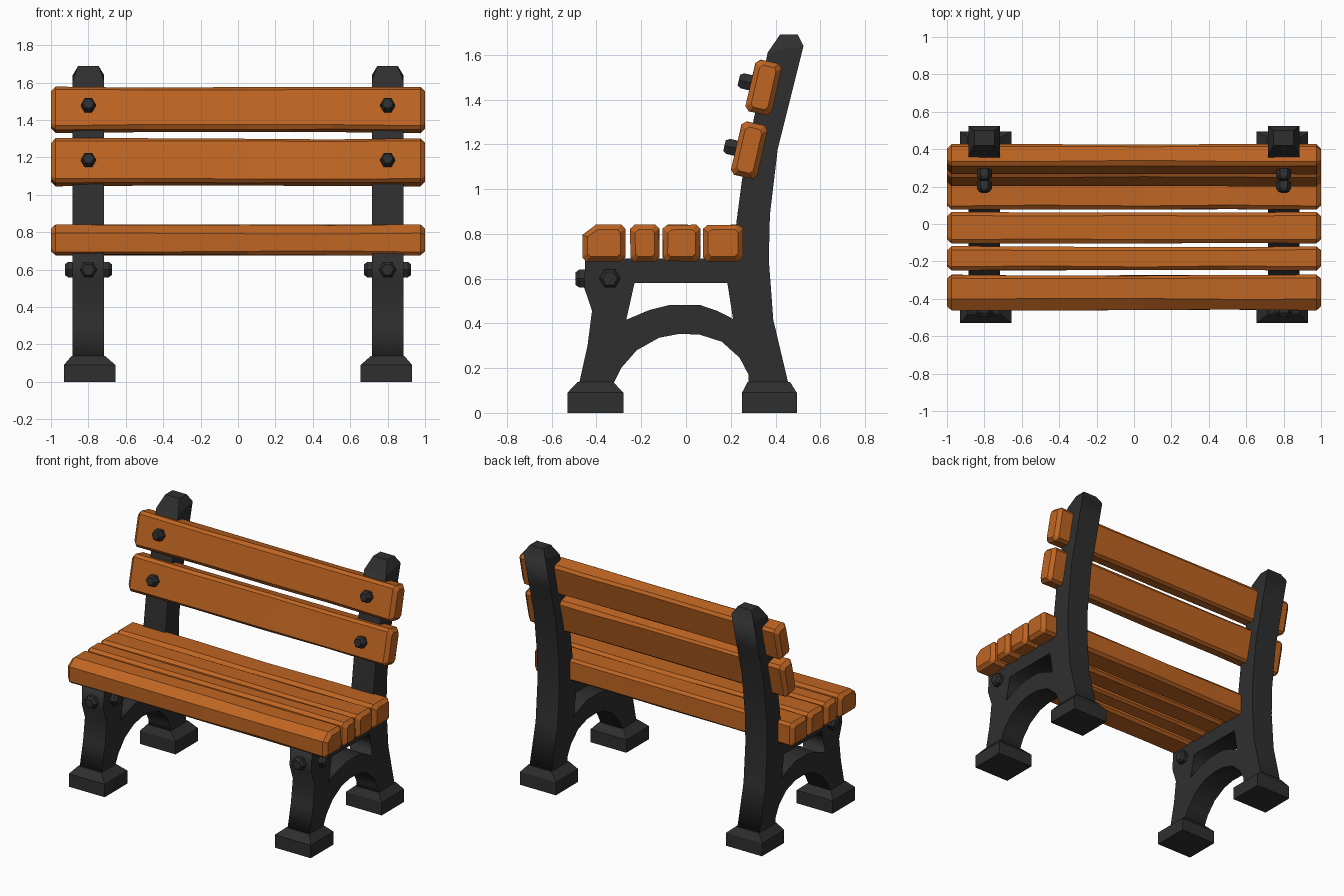
import bpy, bmesh, math, random
from mathutils import Matrix, Vector

if "Cube" in bpy.data.objects:
    bpy.data.objects.remove(bpy.data.objects["Cube"])

random.seed(4)


def material(name, rgb):
    m = bpy.data.materials.new(name)
    m.diffuse_color = (*rgb, 1)
    m.use_nodes = True
    m.node_tree.nodes["Principled BSDF"].inputs["Base Color"].default_value = m.diffuse_color
    return m


WOOD = material("orange wood", (0.52, 0.13, 0.016))
IRON = material("dark iron", (0.028, 0.028, 0.029))


def add_object(name, mesh, mat):
    mesh.materials.clear()
    mesh.materials.append(mat)
    ob = bpy.data.objects.new(name, mesh)
    bpy.context.collection.objects.link(ob)
    return ob


def loft(name, rings, mat):
    """Skin a list of equal-length rings and cap both ends."""
    bm = bmesh.new()
    loops = [[bm.verts.new(p) for p in ring] for ring in rings]
    n = len(loops[0])
    for a, b in zip(loops, loops[1:]):
        for i in range(n):
            j = (i + 1) % n
            bm.faces.new((a[i], a[j], b[j], b[i]))
    bm.faces.new(loops[0][::-1])
    bm.faces.new(loops[-1])
    bmesh.ops.recalc_face_normals(bm, faces=bm.faces)
    mesh = bpy.data.meshes.new(name)
    bm.to_mesh(mesh)
    bm.free()
    return add_object(name, mesh, mat)


def rect(x0, x1, y0, y1, z0, z1=None):
    """Rectangle ring; z0 is the front height and z1 the back height."""
    z1 = z0 if z1 is None else z1
    return [(x0, y0, z0), (x1, y0, z0), (x1, y1, z1), (x0, y1, z1)]


# Cast iron side profile (y, z) and its window
OUTER = [(-0.48, 0.12), (-0.44, 0.3), (-0.42, 0.456), (-0.455, 0.56), (-0.45, 0.69),
         (0.21, 0.69), (0.225, 0.85), (0.25, 1.04), (0.30, 1.3), (0.365, 1.61),
         (0.525, 1.64), (0.465, 1.4), (0.41, 1.18), (0.375, 0.886), (0.37, 0.685),
         (0.39, 0.416), (0.46, 0.12),
         (0.28, 0.12), (0.28, 0.17), (0.24, 0.246), (0.16, 0.318), (0.06, 0.35),
         (-0.03, 0.353), (-0.12, 0.336), (-0.22, 0.28), (-0.29, 0.2), (-0.33, 0.12)]
WINDOW = [(-0.23, 0.58), (-0.267, 0.416), (-0.163, 0.46), (-0.07, 0.483),
          (0.06, 0.483), (0.14, 0.456), (0.21, 0.42), (0.185, 0.58)]
FRAME_X, FRAME_HALF = 0.80, 0.084


def frame(name, x):
    curve = bpy.data.curves.new(name, 'CURVE')
    curve.dimensions, curve.fill_mode, curve.extrude = '2D', 'BOTH', FRAME_HALF
    for pts in (OUTER, WINDOW):
        s = curve.splines.new('POLY')
        s.points.add(len(pts) - 1)
        for p, (y, z) in zip(s.points, pts):
            p.co = (y, z, 0, 1)
        s.use_cyclic_u = True
    tmp = bpy.data.objects.new(name + "_curve", curve)
    bpy.context.collection.objects.link(tmp)
    bpy.context.view_layer.update()
    dg = bpy.context.evaluated_depsgraph_get()
    mesh = bpy.data.meshes.new_from_object(tmp.evaluated_get(dg))
    bpy.data.objects.remove(tmp)
    # Curve plane to the side plane: (u, v, w) -> (y, z, x)
    mesh.transform(Matrix(((0, 0, 1, x), (1, 0, 0, 0), (0, 1, 0, 0), (0, 0, 0, 1))))
    bm = bmesh.new()
    bm.from_mesh(mesh)
    bmesh.ops.remove_doubles(bm, verts=bm.verts, dist=0.0005)
    bmesh.ops.recalc_face_normals(bm, faces=bm.faces)
    bm.to_mesh(mesh)
    bm.free()
    add_object(name, mesh, IRON)


def bolt(name, pos, normal, r):
    """Chamfered hexagonal bolt head pointing along normal."""
    q = Vector(normal).to_track_quat('Z', 'Y')
    rings = []
    for rad, h in ((r, -0.02), (r, 0.025), (r * 0.7, 0.042)):
        rings.append([Vector(pos) + q @ Vector((rad * math.cos(i * math.pi / 3),
                      rad * math.sin(i * math.pi / 3), h)) for i in range(6)])
    loft(name, rings, IRON)


TILT = math.radians(13)

for side, s in (("left", -1), ("right", 1)):
    x = s * FRAME_X
    h = FRAME_HALF
    frame(side + "_frame", x)
    # Tapered post top
    loft(side + "_post_cap", [rect(x - h, x + h, 0.365, 0.525, 1.61, 1.64),
                              rect(x - h + .03, x + h - .03, 0.42, 0.50, 1.69)], IRON)
    # Feet with sloped shoulders
    fx, w = s * 0.793, 0.138
    for part, y0, y1, t0, t1 in (("front", -0.53, -0.28, -0.485, -0.325),
                                 ("back", 0.25, 0.495, 0.275, 0.465)):
        loft(f"{side}_{part}_foot", [rect(fx - w, fx + w, y0, y1, 0),
                                     rect(fx - w, fx + w, y0, y1, 0.09),
                                     rect(x - 0.09, x + 0.09, t0, t1, 0.138)], IRON)
    # Bolts on the front legs and the backrest
    bolt(side + "_front_bolt", (x, -0.452, 0.6), (0, -1, 0), 0.046)
    for k in (-1, 1):
        bolt(f"{side}_leg_bolt_{'inner' if k == -s else 'outer'}",
             (x + k * h, -0.34, 0.6), (k, 0, 0), 0.047)
    for label, y, z in (("upper", 0.277, 1.478), ("lower", 0.213, 1.185)):
        bolt(f"{side}_{label}_back_bolt", (x, y, z),
             (0, -math.cos(TILT), math.sin(TILT)), 0.04)


def plank(name, cy, cz, depth, height, tilt=0.0, slope=0.02):
    """Hand-hewn plank: chamfered section swept along x with slight wobble."""
    a, b, c = depth / 2, height / 2, 0.018
    section = [(-a + c, -b), (a - c, -b), (a, -b + c), (a, b - c),
               (a - c, b), (-a + max(c, slope), b), (-a, b - max(c, slope * 0.75)), (-a, -b + c)]
    ct, st = math.cos(tilt), math.sin(tilt)
    rings = []
    for x in (-1, -0.975, -0.5, 0.05, 0.5, 0.975, 1):
        k = 0.022 if abs(x) == 1 else 0.0
        ring = []
        for u, v in section:
            amp = 0.007 if abs(x) < 0.9 else 0.002
            u = u * (1 - k / a) - math.copysign(random.uniform(0, amp), u)
            v = v * (1 - k / b) - math.copysign(random.uniform(0, amp), v)
            ring.append((x, cy + u * ct + v * st, cz - u * st + v * ct))
        rings.append(ring)
    loft(name, rings, WOOD)


# Seat planks
for i, (y0, y1, slope) in enumerate(((-0.463, -0.27, 0.06), (-0.25, -0.118, 0.02),
                                     (-0.105, 0.065, 0.02), (0.075, 0.255, 0.02))):
    plank(f"seat_plank_{i + 1}", (y0 + y1) / 2, 0.759, y1 - y0, 0.166, 0, slope)

# Backrest planks
plank("upper_back_plank", 0.347, 1.454, 0.122, 0.238, TILT)
plank("lower_back_plank", 0.283, 1.174, 0.122, 0.246, TILT)
